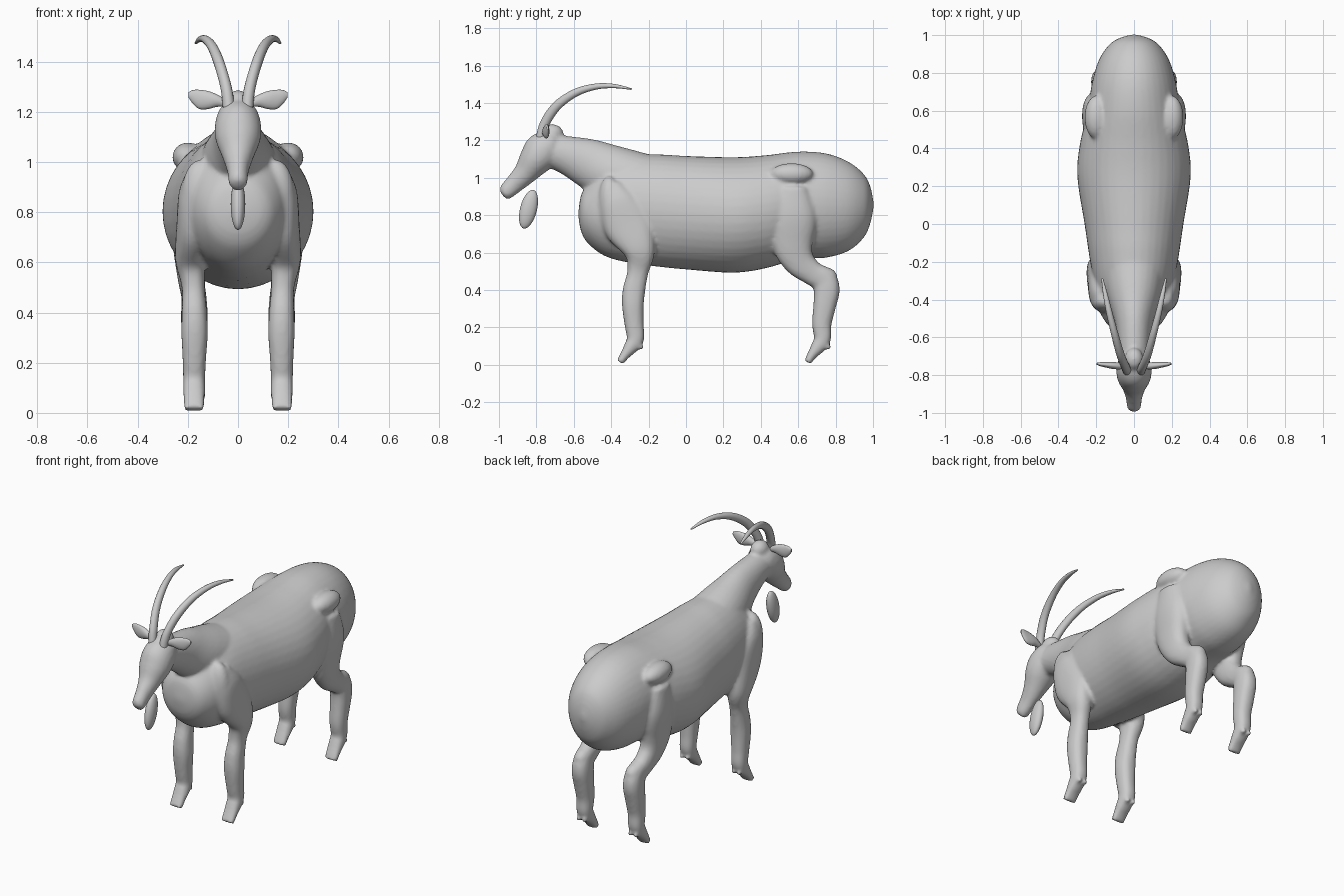
import bpy, bmesh, math
from mathutils import Vector, Matrix


def catmull(a, b, c, d, t):
    return [0.5 * (2*q + (r-p)*t + (2*p-5*q+4*r-s)*t*t + (3*q-p-3*r+s)*t**3)
            for p, q, r, s in zip(a, b, c, d)]


def loft(bm, rings, side=1, power=1.0, segs=28, steps=6, upright=False):
    """Tube through rings (x, y, z, half width in x, half depth), splined."""
    n = len(rings)
    pts = []
    for i in range(n - 1):
        a, d = rings[max(i-1, 0)], rings[min(i+2, n-1)]
        pts += [catmull(a, rings[i], rings[i+1], d, k/steps) for k in range(steps)]
    pts.append(list(rings[-1]))
    loops = []
    for i, p in enumerate(pts):
        q, r = pts[max(i-1, 0)], pts[min(i+1, len(pts)-1)]
        t = Vector((0, r[1]-q[1], r[2]-q[2])).normalized()
        nrm = Vector((0, 0, 1)) if upright else Vector((1, 0, 0)).cross(t)
        ring = []
        for k in range(segs):
            c, s = math.cos(2*math.pi*k/segs), math.sin(2*math.pi*k/segs)
            c = math.copysign(abs(c)**power, c)
            s = math.copysign(abs(s)**power, s)
            co = Vector(p[:3]) + Vector((c*max(p[3], .002), 0, 0)) + nrm*s*max(p[4], .002)
            co.x *= side
            ring.append(bm.verts.new(co))
        loops.append(ring)
    for a, b in zip(loops, loops[1:]):
        for k in range(segs):
            bm.faces.new((a[k], a[(k+1) % segs], b[(k+1) % segs], b[k]))
    bm.faces.new(loops[0])
    bm.faces.new(loops[-1])


def ball(bm, loc, size, tilt=0):
    m = Matrix.Translation(loc) @ Matrix.Rotation(tilt, 4, 'X') @ Matrix.Diagonal((*size, 1))
    bmesh.ops.create_uvsphere(bm, u_segments=28, v_segments=18, radius=1, matrix=m)


def finish(bm, name):
    bmesh.ops.recalc_face_normals(bm, faces=bm.faces)
    for f in bm.faces:
        f.smooth = True
    me = bpy.data.meshes.new(name)
    bm.to_mesh(me)
    bm.free()
    ob = bpy.data.objects.new(name, me)
    bpy.context.collection.objects.link(ob)
    return ob


body = bmesh.new()

# Torso: (y, top, bottom, half width)
torso = [(-.575, .82, .79, .02), (-.56, .91, .71, .10), (-.52, .97, .645, .15),
         (-.43, 1.06, .58, .195), (-.3, 1.12, .545, .215), (-.15, 1.125, .525, .24),
         (0, 1.117, .51, .262), (.25, 1.11, .493, .3), (.42, 1.12, .515, .287),
         (.6, 1.14, .565, .245), (.75, 1.13, .573, .222), (.87, 1.085, .61, .185),
         (.95, 1.02, .68, .13), (.985, .955, .755, .075), (1.003, .87, .84, .01)]
loft(body, [(0, y, (a+b)/2, w, (a-b)/2) for y, a, b, w in torso], segs=40, upright=True)

# Neck
loft(body, [(0, -.2, .96, .17, .16), (0, -.38, 1.015, .14, .155), (0, -.52, 1.078, .10, .132),
            (0, -.64, 1.122, .083, .103), (0, -.76, 1.15, .075, .08)])

# Head with crown
loft(body, [(0, -.67, 1.21, .03, .03), (0, -.71, 1.19, .075, .075), (0, -.765, 1.145, .092, .1),
            (0, -.81, 1.09, .089, .087), (0, -.86, 1.025, .063, .064), (0, -.915, .97, .044, .052),
            (0, -.96, .927, .038, .044), (0, -.978, .915, .03, .033), (0, -.985, .91, .005, .005)])
ball(body, (0, -.715, 1.235), (.05, .06, .052))

# Front and rear legs down to the hooves
front = [(.15, -.4, .97, .05, .05), (.165, -.37, .88, .07, .1), (.175, -.31, .75, .07, .13),
         (.19, -.25, .61, .06, .085), (.178, -.257, .5, .046, .057), (.174, -.278, .4, .05, .06),
         (.173, -.284, .32, .053, .058), (.174, -.278, .22, .047, .051), (.175, -.27, .14, .044, .046),
         (.175, -.295, .095, .044, .038), (.175, -.325, .055, .043, .026), (.175, -.353, .014, .043, .019)]
rear = [(.2, .57, .95, .06, .08), (.195, .57, .8, .08, .13), (.195, .57, .65, .063, .11),
        (.188, .605, .555, .055, .085), (.18, .675, .49, .05, .065), (.175, .735, .455, .05, .068),
        (.174, .752, .4, .053, .07), (.174, .742, .32, .052, .061), (.174, .726, .22, .047, .052),
        (.175, .73, .14, .044, .045), (.175, .705, .095, .044, .038), (.175, .675, .055, .043, .026),
        (.175, .65, .014, .043, .019)]
for s in (-1, 1):
    loft(body, front, s, power=.85)
    loft(body, rear, s, power=.85)
    ball(body, (s*.15, -.41, .87), (.075, .06, .14))      # shoulder
    ball(body, (s*.2, .565, 1.02), (.062, .115, .058))    # hip
    ball(body, (s*.174, .745, .465), (.048, .065, .058))  # hock
    for y in (-.245, .757):                               # dewclaws
        for dx in (-.02, .02):
            ball(body, (s*.175 + dx, y, .095), (.014, .022, .016))
goat = finish(body, "body")
rm = goat.modifiers.new("blend", 'REMESH')
rm.mode = 'VOXEL'
rm.voxel_size = .011
rm.use_smooth_shade = True
sm = goat.modifiers.new("soften", 'SMOOTH')
sm.factor = .5
sm.iterations = 5

# Horns
horn = [(.035, -.78, 1.2, .024, .025), (.046, -.755, 1.29, .023, .026), (.072, -.69, 1.385, .022, .025),
        (.1, -.59, 1.455, .02, .021), (.128, -.48, 1.488, .017, .016), (.15, -.38, 1.49, .013, .011),
        (.168, -.29, 1.474, .005, .004)]
# Ears: (x, centre z, half height, half thickness)
ear = [(.05, 1.235, .015, .012), (.085, 1.245, .025, .018), (.12, 1.247, .036, .018),
       (.155, 1.25, .038, .014), (.18, 1.26, .027, .01), (.198, 1.268, .01, .005)]
for s, side in ((-1, "right"), (1, "left")):
    bm = bmesh.new()
    loft(bm, horn, s, segs=16)
    finish(bm, "horn_" + side)
    bm = bmesh.new()
    # lofted along y, then turned to point sideways
    loft(bm, [(0, x, z, t, h) for x, z, h, t in ear], segs=16, upright=True)
    for v in bm.verts:
        x, y, z = v.co
        v.co = (s*y, -.755 + x + .1*(y-.05), z)
    finish(bm, "ear_" + side)

# Beard
bm = bmesh.new()
ball(bm, (0, -.842, .832), (.029, .045, .106), tilt=-.25)
finish(bm, "beard")
